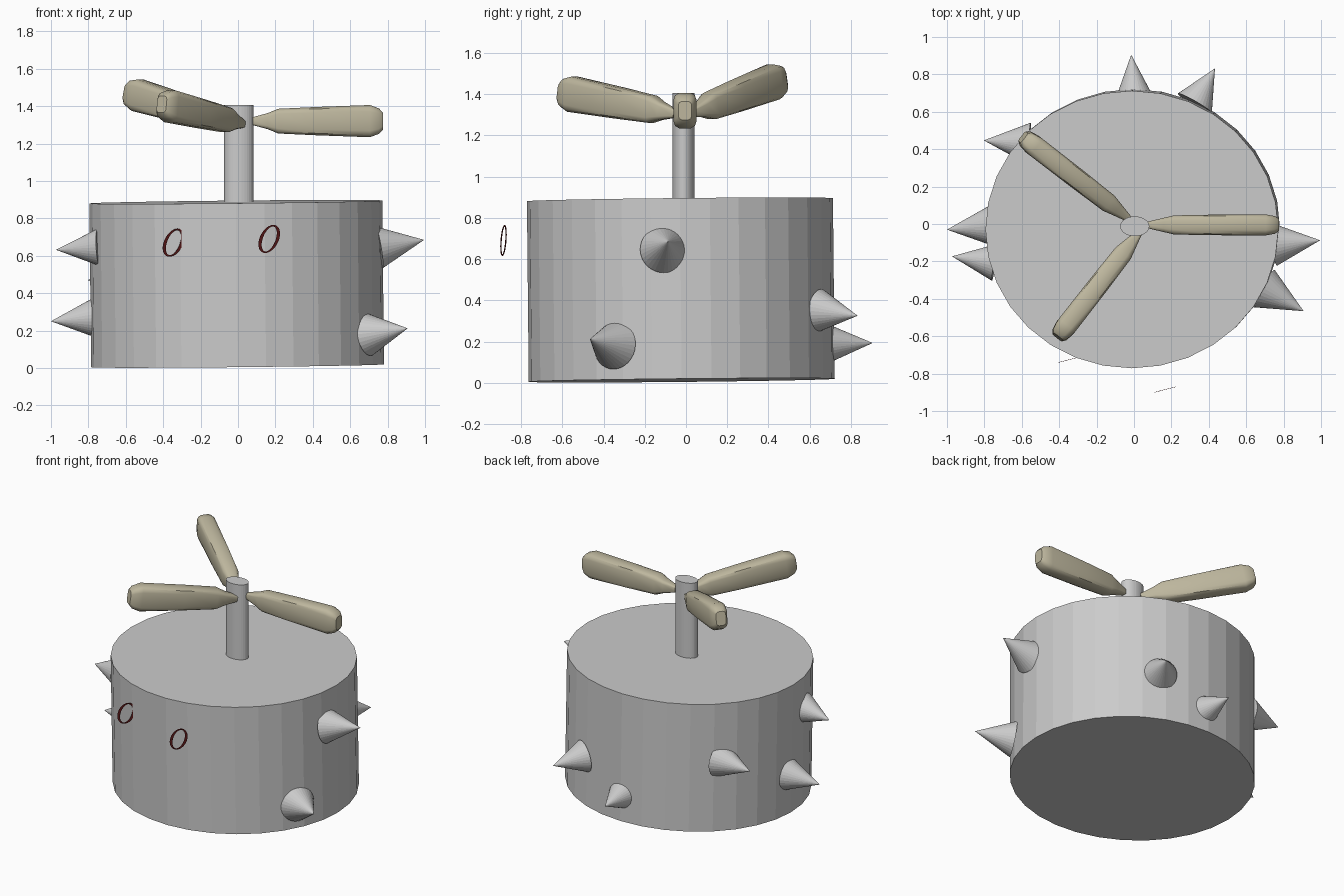
import bpy, bmesh, math
from mathutils import Vector, Matrix

if "Cube" in bpy.data.objects:
    bpy.data.objects.remove(bpy.data.objects["Cube"])


def material(name, rgb):
    m = bpy.data.materials.new(name)
    m.diffuse_color = (*rgb, 1)
    m.use_nodes = True
    m.node_tree.nodes["Principled BSDF"].inputs["Base Color"].default_value = m.diffuse_color
    return m


GREY = material("metal grey", (0.6, 0.6, 0.6))
KHAKI = material("blade khaki", (0.51, 0.47, 0.34))
RED = material("dark red", (0.09, 0.008, 0.008))


def add_object(name, bm, mat):
    bmesh.ops.recalc_face_normals(bm, faces=bm.faces)
    me = bpy.data.meshes.new(name)
    bm.to_mesh(me)
    bm.free()
    me.materials.append(mat)
    ob = bpy.data.objects.new(name, me)
    bpy.context.collection.objects.link(ob)
    return ob


def cone(name, r1, r2, depth, matrix):
    bm = bmesh.new()
    bmesh.ops.create_cone(bm, cap_ends=True, segments=32, radius1=r1,
                          radius2=r2, depth=depth, matrix=matrix)
    return add_object(name, bm, GREY)


def squash(x, y):
    return Matrix.Diagonal((x, y, 1, 1))


# Drum body, very slightly tilted
tilt = Matrix.Rotation(0.010, 4, 'X') @ Matrix.Rotation(-0.010, 4, 'Y')
cone("body", 1, 1, 0.876,
     Matrix.Translation((-0.007, -0.025, 0.45)) @ tilt @ squash(0.783, 0.742))

# Rotor shaft
cone("shaft", 1, 1, 0.565,
     Matrix.Translation((0.004, -0.012, 1.1225)) @ squash(0.078, 0.053))

# Spikes: base centre, tip, base radius
spikes = [
    ((0.755, -0.11, 0.645), (0.995, -0.087, 0.685), 0.113),
    ((0.695, -0.345, 0.18), (0.907, -0.466, 0.212), 0.115),
    ((0.00, 0.70, 0.19), (-0.015, 0.905, 0.193), 0.09),
    ((0.325, 0.645, 0.35), (0.433, 0.832, 0.325), 0.105),
    ((-0.56, 0.43, 0.48), (-0.803, 0.447, 0.47), 0.112),
    ((-0.77, -0.01, 0.268), (-1.0, -0.03, 0.25), 0.105),
    ((-0.745, -0.205, 0.645), (-0.973, -0.173, 0.632), 0.1),
]
for i, (base, tip, r) in enumerate(spikes):
    b, t = Vector(base), Vector(tip)
    rot = (t - b).to_track_quat('Z', 'Y').to_matrix().to_4x4()
    cone(f"spike_{i + 1}", r, 0, (t - b).length,
         Matrix.Translation((b + t) / 2) @ rot)

# Rotor blades: lofted rounded sections (position, half width, half height)
sections = [(0, 0.018, 0.02), (0.12, 0.038, 0.043), (0.2, 0.051, 0.066),
            (0.5, 0.055, 0.076), (0.9, 0.056, 0.086), (0.97, 0.047, 0.068),
            (1, 0.032, 0.045)]
corner = [(1, 0.6), (0.86, 0.86), (0.5, 1)]
outline = (corner + [(-x, y) for x, y in reversed(corner)]
           + [(-x, -y) for x, y in corner]
           + [(x, -y) for x, y in reversed(corner)])


def blade(name, root, tip):
    a, b = Vector(root), Vector(tip)
    along = (b - a).normalized()
    side = Vector((0, 0, 1)).cross(along).normalized()
    up = along.cross(side)
    bm = bmesh.new()
    rings = [[bm.verts.new(a.lerp(b, t) + side * u * w + up * v * h)
              for u, v in outline] for t, w, h in sections]
    n = len(outline)
    for p, q in zip(rings, rings[1:]):
        for k in range(n):
            bm.faces.new((p[k], p[(k + 1) % n], q[(k + 1) % n], q[k]))
    bm.faces.new(rings[0])
    bm.faces.new(rings[-1])
    ob = add_object(name, bm, KHAKI)
    bpy.ops.object.select_all(action='DESELECT')
    ob.select_set(True)
    bpy.context.view_layer.objects.active = ob
    bpy.ops.object.shade_smooth_by_angle(angle=math.radians(40))


blade("blade_right", (0.075, -0.005, 1.32), (0.775, -0.005, 1.32))
blade("blade_back", (-0.03, 0.03, 1.31), (-0.593, 0.465, 1.475))
blade("blade_front", (0.025, -0.05, 1.305), (-0.408, -0.605, 1.41))


# Eye rings: thin slanted ovals in front of the body
def eye(name, centre):
    bm = bmesh.new()
    c, n = Vector(centre), 32
    right, out = Vector((0.97, 0.25, 0)), Vector((0.25, -0.97, 0))

    def ring(w, h, off):
        verts = []
        for k in range(n):
            ang = 2 * math.pi * k / n
            x, z = w * math.cos(ang), h * math.sin(ang)
            verts.append(bm.verts.new(c + right * (x + 0.3 * z) + out * off
                                      + Vector((0, 0, z))))
        return verts

    loops = [ring(0.055, 0.075, 0.001), ring(0.055, 0.075, -0.001),
             ring(0.037, 0.067, -0.001), ring(0.037, 0.067, 0.001)]
    for p, q in zip(loops, loops[1:] + loops[:1]):
        for k in range(n):
            bm.faces.new((p[k], p[(k + 1) % n], q[(k + 1) % n], q[k]))
    add_object(name, bm, RED)


eye("eye_left", (-0.345, -0.725, 0.67))
eye("eye_right", (0.167, -0.885, 0.69))
